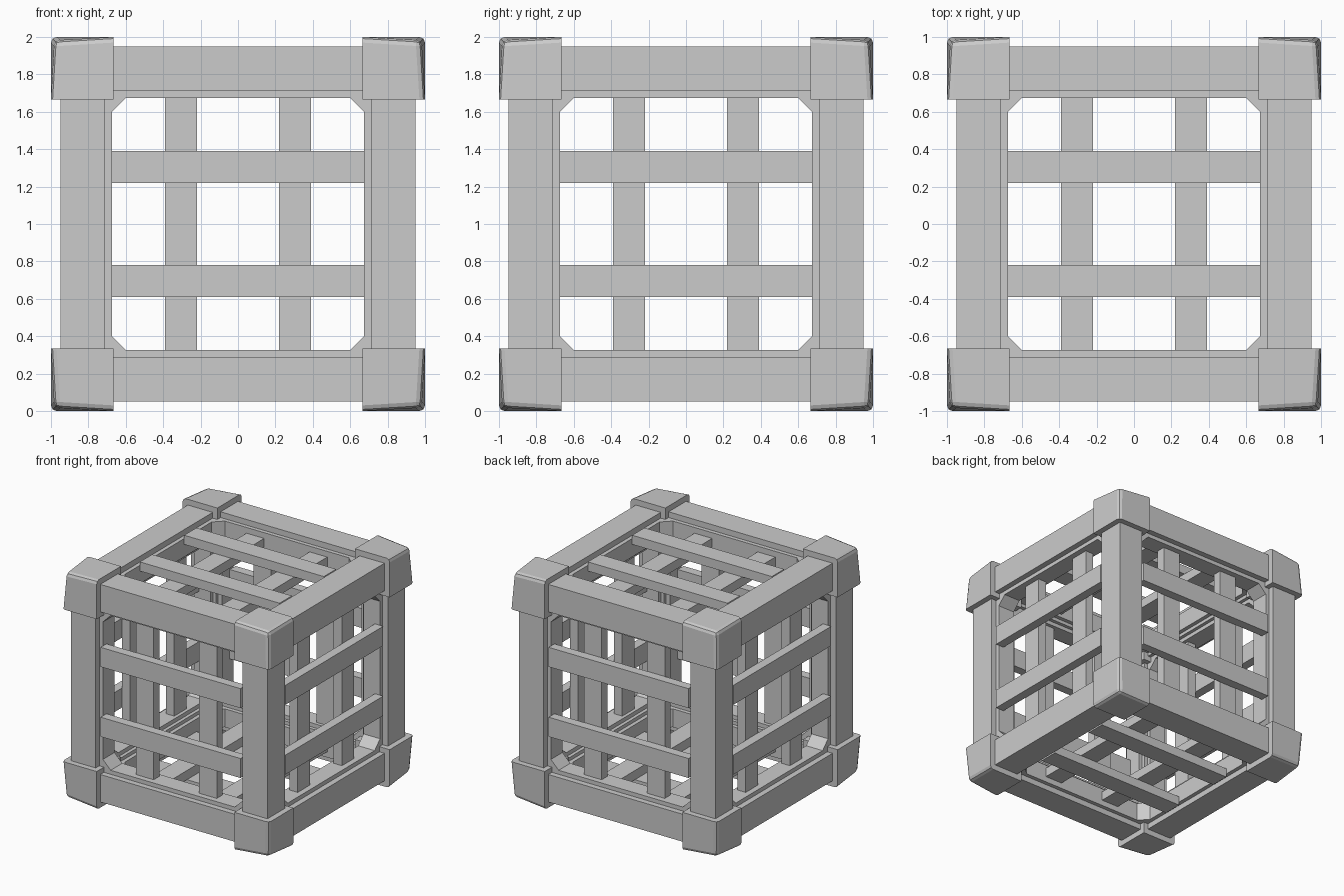
import bpy, bmesh
from mathutils import Vector
from itertools import product

if "Cube" in bpy.data.objects:
    bpy.data.objects.remove(bpy.data.objects["Cube"])

CENTRE = Vector((0, 0, 1))


def finish(name, bm):
    bmesh.ops.recalc_face_normals(bm, faces=bm.faces)
    mesh = bpy.data.meshes.new(name)
    bm.to_mesh(mesh)
    bm.free()
    obj = bpy.data.objects.new(name, mesh)
    obj.location = CENTRE
    bpy.context.collection.objects.link(obj)
    return obj


def box_bm(centre, size):
    bm = bmesh.new()
    bmesh.ops.create_cube(bm, size=1)
    for v in bm.verts:
        v.co = Vector(c + s * p for c, s, p in zip(centre, size, v.co))
    return bm


def axes(**kw):
    """Vector from axis index -> value pairs such as a0, a1, a2."""
    return Vector((kw["a0"], kw["a1"], kw["a2"]))


def place(u, v, n, cu, cv, cn):
    return axes(**{f"a{u}": cu, f"a{v}": cv, f"a{n}": cn})


# Twelve edge beams
for a in range(3):
    b, c = (a + 1) % 3, (a + 2) % 3
    for sb, sc in product((-1, 1), repeat=2):
        finish("edge_beam", box_bm(place(a, b, c, 0, sb * 0.83, sc * 0.83),
                                   place(a, b, c, 1.5, 0.24, 0.24)))

# Eight corner caps: outer point pulled in, outer edges bevelled
LO, HI = 0.665, 1.0
for s in product((-1, 1), repeat=3):
    mid, size = (LO + HI) / 2, HI - LO
    bm = box_bm([mid * k for k in s], [size] * 3)
    tip = max(bm.verts, key=lambda v: v.co.length)
    edges = list(tip.link_edges)
    tip.co *= 0.98
    bmesh.ops.bevel(bm, geom=edges, offset=0.03, segments=2,
                    profile=0.5, affect='EDGES')
    finish("corner_cap", bm)


# Octagon outline for the recessed inner frames
def octagon(half, cut):
    k = half - cut
    return [(k, -half), (half, -k), (half, k), (k, half),
            (-k, half), (-half, k), (-half, -k), (-k, -half)][0:2] + \
           [(half, k), (k, half), (-k, half), (-half, k), (-half, -k), (-k, -half)]


def inner_frame(u, v, n, s):
    bm = bmesh.new()
    rings = []
    for half, cut, depth in ((0.675, 0.075, 0.74), (0.675, 0.075, 0.90),
                             (0.84, 0.02, 0.90), (0.84, 0.02, 0.74)):
        rings.append([bm.verts.new(place(u, v, n, p, q, s * depth))
                      for p, q in octagon(half, cut)])
    for i in range(4):
        r, t = rings[i], rings[(i + 1) % 4]
        for j in range(8):
            k = (j + 1) % 8
            bm.faces.new((r[j], r[k], t[k], t[j]))
    finish("inner_frame", bm)


# Each side: recessed frame, two outer slats, two crossing inner slats
for u, v, n in ((0, 2, 1), (1, 2, 0), (0, 1, 2)):
    for s in (-1, 1):
        inner_frame(u, v, n, s)
        for t in (-1, 1):
            finish("outer_slat", box_bm(place(u, v, n, 0, t * 0.305, s * 0.89),
                                        place(u, v, n, 1.35, 0.17, 0.08)))
            finish("inner_slat", box_bm(place(u, v, n, t * 0.305, 0, s * 0.81),
                                        place(u, v, n, 0.17, 1.36, 0.08)))
